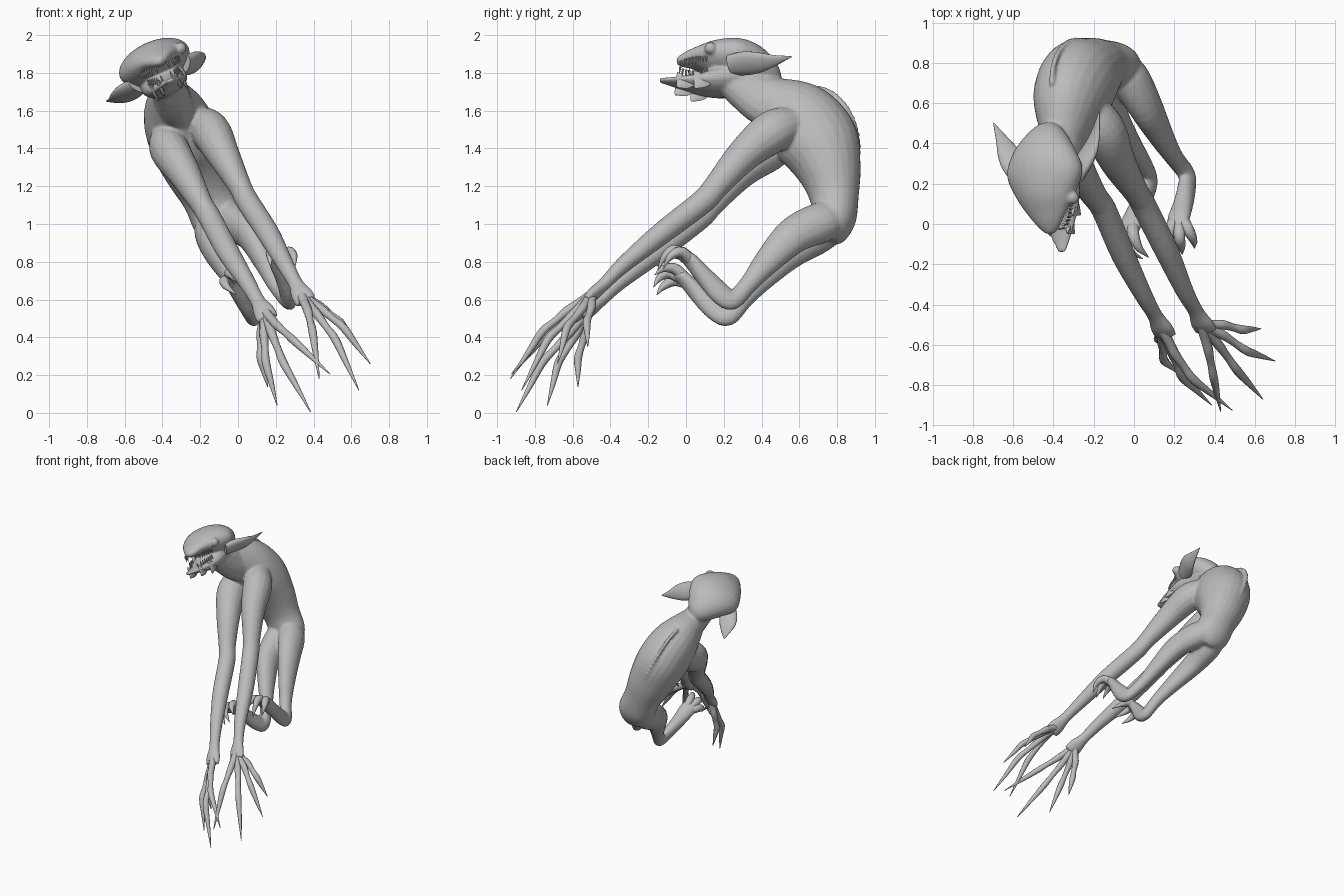
import bpy, bmesh, math
from mathutils import Vector, Matrix

if "Cube" in bpy.data.objects:
    bpy.data.objects.remove(bpy.data.objects["Cube"])

# The creature is symmetric about a tilted plane: N . p = D
N = Vector((0.908, 0.1, 0.408)).normalized()
D = 0.402
MIRROR = Matrix.Translation(2 * D * N) @ Matrix.Scale(-1, 4, N)
HEAD = -0.022   # the head leans slightly sideways

skin = bpy.data.materials.new("grey_skin")
skin.diffuse_color = (0.5, 0.5, 0.5, 1)
skin.use_nodes = True
skin.node_tree.nodes["Principled BSDF"].inputs["Base Color"].default_value = skin.diffuse_color


def mid(y, z, a, b, s=0.0):
    """Point on the symmetry plane (shifted sideways by s) with radii a, b."""
    p = Vector(((D - N.y * y - N.z * z) / N.x, y, z)) + s * N
    return (*p, a, b)


def loft(bm, pts, side=N, seg=16, steps=5):
    """Smooth tapering tube; radius a runs along side, b across it."""
    p = [Vector(q if len(q) == 5 else (*q, q[3])) for q in pts]
    p = [2 * p[0] - p[1]] + p + [2 * p[-1] - p[-2]]
    path = []
    for i in range(1, len(p) - 2):
        p0, p1, p2, p3 = p[i - 1:i + 3]
        for k in range(steps):
            t = k / steps
            path.append(0.5 * (2 * p1 + (p2 - p0) * t + (2 * p0 - 5 * p1 + 4 * p2 - p3) * t * t
                               + (3 * p1 - p0 - 3 * p2 + p3) * t ** 3))
    path.append(p[-2])
    rings = []
    for i, q in enumerate(path):
        c = Vector(q[:3])
        tan = (Vector(path[min(i + 1, len(path) - 1)][:3]) - Vector(path[max(i - 1, 0)][:3])).normalized()
        u = (side - side.dot(tan) * tan).normalized()
        v = tan.cross(u)
        a, b = max(q[3], 0.002), max(q[4], 0.002)
        rings.append([bm.verts.new(c + a * math.cos(w) * u + b * math.sin(w) * v)
                      for w in (2 * math.pi * k / seg for k in range(seg))])
    for r0, r1 in zip(rings, rings[1:]):
        for k in range(seg):
            bm.faces.new((r0[k], r0[(k + 1) % seg], r1[(k + 1) % seg], r1[k]))
    bm.faces.new(rings[0][::-1])
    bm.faces.new(rings[-1])


def ball(bm, p, r):
    bmesh.ops.create_icosphere(bm, subdivisions=3, radius=r, matrix=Matrix.Translation(p))


def mirror(bm, shift=0.0):
    geo = bmesh.ops.duplicate(bm, geom=bm.verts[:] + bm.edges[:] + bm.faces[:])["geom"]
    verts = [g for g in geo if isinstance(g, bmesh.types.BMVert)]
    bmesh.ops.transform(bm, matrix=MIRROR, verts=verts)
    bmesh.ops.reverse_faces(bm, faces=[g for g in geo if isinstance(g, bmesh.types.BMFace)])
    bmesh.ops.translate(bm, vec=shift * N, verts=bm.verts[:])


def finish(name, bm, voxel=0, angle=60):
    bmesh.ops.recalc_face_normals(bm, faces=bm.faces[:])
    me = bpy.data.meshes.new(name)
    bm.to_mesh(me)
    bm.free()
    ob = bpy.data.objects.new(name, me)
    bpy.context.collection.objects.link(ob)
    bpy.ops.object.select_all(action='DESELECT')
    ob.select_set(True)
    bpy.context.view_layer.objects.active = ob
    if voxel:
        m = ob.modifiers.new("blend", 'REMESH')
        m.mode, m.voxel_size = 'VOXEL', voxel
        bpy.ops.object.modifier_apply(modifier=m.name)
        m = ob.modifiers.new("soften", 'SMOOTH')
        m.factor, m.iterations = 0.5, 6
        bpy.ops.object.modifier_apply(modifier=m.name)
    ob.data.materials.clear()
    ob.data.materials.append(skin)
    bpy.ops.object.shade_smooth_by_angle(angle=math.radians(angle))


# Body: limbs first, mirrored, then the midline parts, all blended together
bm = bmesh.new()
loft(bm, [(-.21, .58, 1.54, .08, .09), (-.145, .46, 1.49, .105, .115), (-.08, .31, 1.37, .088, .092),
          (.01, .16, 1.20, .062, .068), (.05, .09, 1.12, .062, .066), (.16, -.13, .95, .060, .060),
          (.25, -.33, .785, .046, .044), (.305, -.43, .685, .040, .034), (.335, -.49, .63, .058, .034),
          (.36, -.53, .59, .06, .025)])                                         # arm and palm
loft(bm, [(-.09, .79, 1.03, .08, .09), (-.02, .72, 1.01, .095, .11), (.065, .57, .94, .078, .10),
          (.14, .43, .80, .058, .072), (.20, .33, .68, .045, .05), (.262, .245, .595, .040, .052),
          (.262, .18, .635, .042, .06), (.245, .10, .72, .05, .05), (.22, .02, .81, .06, .036),
          (.225, -.03, .84, .04, .025)])                                        # leg and foot
ball(bm, (-.305, .13, 1.93), .033)                                              # brow
mirror(bm)
loft(bm, [mid(.36, 1.70, .08, .08), mid(.46, 1.65, .12, .14), mid(.60, 1.56, .175, .205),
          mid(.70, 1.43, .19, .218), mid(.76, 1.28, .17, .17), mid(.785, 1.14, .14, .13),
          mid(.785, 1.02, .14, .115), mid(.78, .95, .11, .08), mid(.77, .91, .04, .04)], seg=24)  # torso
loft(bm, [mid(.55, 1.61, .13, .15), mid(.43, 1.65, .105, .145), mid(.33, 1.71, .095, .125),
          mid(.22, 1.79, .09, .10)])                                            # neck
loft(bm, [mid(-.045, 1.865, .02, .015, HEAD), mid(-.02, 1.873, .05, .03, HEAD),
          mid(.05, 1.885, .10, .05, HEAD), mid(.14, 1.88, .155, .09, HEAD),
          mid(.25, 1.865, .20, .112, HEAD), mid(.34, 1.845, .175, .108, HEAD),
          mid(.42, 1.79, .115, .09, HEAD), mid(.46, 1.74, .06, .06, HEAD)], seg=24)  # skull
loft(bm, [mid(.28, 1.77, .13, .085, HEAD), mid(.16, 1.755, .125, .07, HEAD),
          mid(.06, 1.75, .10, .042, HEAD), mid(-.05, 1.76, .06, .02, HEAD),
          mid(-.14, 1.77, .02, .01, HEAD)])                                     # lower jaw
for i in range(18):                                                             # spine knobs
    a = math.radians(80 - 95 * i / 17)
    ball(bm, mid(.66 + .252 * math.cos(a), 1.40 + .325 * math.sin(a), 0, 0)[:3], .016)
finish("body", bm, voxel=0.009)

# Fingers: base, knuckle, second joint, claw tip
bm = bmesh.new()
for k1, k2, tip in [((.44, -.50, .56), (.54, -.525, .48), (.63, -.52, .35)),
                    ((.44, -.55, .55), (.56, -.63, .45), (.70, -.68, .26)),
                    ((.42, -.60, .52), (.515, -.73, .39), (.64, -.87, .12)),
                    ((.37, -.63, .54), (.395, -.76, .43), (.43, -.93, .18))]:
    base, k1, k2, tip = (Vector(v) for v in ((.335, -.50, .625), k1, k2, tip))
    loft(bm, [(*base, .028), (*k1.lerp(base, .4), .024), (*k1, .024), (*k1.lerp(k2, .5), .019),
              (*k2, .022), (*k2.lerp(tip, .45), .015), (*tip, .002)], seg=10, steps=4)
mirror(bm)
finish("fingers", bm)

# Toes: arched and hooked downward
bm = bmesh.new()
for knee, bend, tip in [((.265, -.02, .85), (.295, -.08, .83), (.30, -.12, .765)),
                        ((.225, -.05, .86), (.235, -.11, .83), (.24, -.15, .755)),
                        ((.18, -.03, .84), (.17, -.10, .83), (.172, -.155, .775))]:
    loft(bm, [(.225, .05, .78, .03), (*knee, .03), (*bend, .02), (*tip, .002)], seg=10)
mirror(bm)
finish("toes", bm)

# Ears: flat pointed blades
bm = bmesh.new()
loft(bm, [(-.27, .24, 1.85, .06, .035), (-.225, .32, 1.86, .07, .032), (-.19, .39, 1.865, .06, .024),
          (-.168, .47, 1.875, .033, .013), (-.152, .56, 1.895, .003, .003)], side=Vector((.4, -.3, .85)))
mirror(bm, HEAD)
finish("ears", bm)

# Teeth: short rows along the upper and lower lip
bm = bmesh.new()
for i in range(8):
    y = -.025 + .018 * i
    s = .035 + .075 * math.sqrt(i / 7)
    loft(bm, [mid(y, 1.855, .008, .008, s), mid(y - .003, 1.822, .001, .001, s)], seg=6, steps=1)
    loft(bm, [mid(y + .005, 1.775, .007, .007, s * .8), mid(y + .002, 1.806, .001, .001, s * .8)], seg=6, steps=1)
mirror(bm, HEAD)
finish("teeth", bm, angle=30)

# Ragged flaps hanging under the jaw
bm = bmesh.new()
for y, s, h in [(-.03, .05, .045), (.06, .085, .065)]:
    loft(bm, [mid(y + .03, 1.76, .012, .06, s), mid(y + .01, 1.76 - h * .5, .01, .045, s),
              mid(y - .02, 1.76 - h, .003, .006, s)], seg=8, steps=3)
mirror(bm, HEAD)
finish("jaw_flaps", bm)
